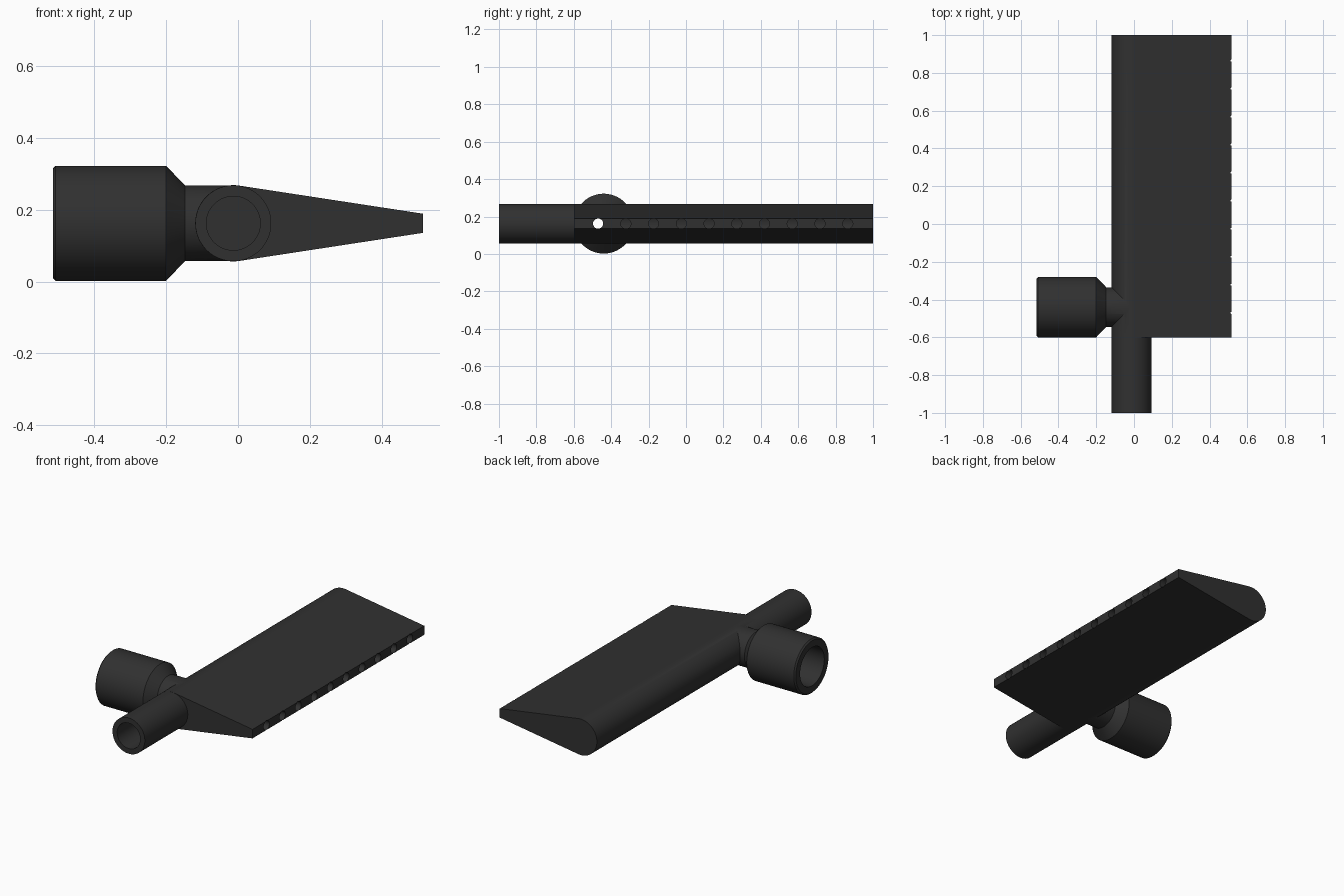
import bpy, bmesh, math

if "Cube" in bpy.data.objects:
    bpy.data.objects.remove(bpy.data.objects["Cube"])

CX, CZ = -0.013, 0.162      # main tube axis
R, BORE = 0.106, 0.075      # tube outer and inner radius
TIP_X, TIP_H = 0.515, 0.0265  # slot edge position and half height
SOCKET_Y = -0.44

dark = bpy.data.materials.new("dark_plastic")
dark.diffuse_color = (0.03, 0.03, 0.03, 1)
dark.use_nodes = True
dark.node_tree.nodes["Principled BSDF"].inputs["Base Color"].default_value = dark.diffuse_color


def finish(name, bm):
    bmesh.ops.recalc_face_normals(bm, faces=bm.faces[:])
    me = bpy.data.meshes.new(name)
    bm.to_mesh(me)
    bm.free()
    ob = bpy.data.objects.new(name, me)
    bpy.context.collection.objects.link(ob)
    me.materials.append(dark)
    return ob


def lathe(name, profile, axis, a, z=CZ, n=64):
    """Closed solid from (position, radius) pairs along x (a = y) or y (a = x)."""
    bm = bmesh.new()
    rings = []
    for t, r in profile:
        ring = []
        for i in range(n):
            ang = 2 * math.pi * (i + 0.5) / n
            u, v = r * math.cos(ang), r * math.sin(ang)
            ring.append(bm.verts.new((t, a + u, z + v) if axis == "x" else (a + u, t, z + v)))
        rings.append(ring)
    for p, q in zip(rings, rings[1:]):
        for i in range(n):
            j = (i + 1) % n
            bm.faces.new((p[i], p[j], q[j], q[i]))
    bm.faces.new(rings[0])
    bm.faces.new(rings[-1])
    return finish(name, bm)


def boolean(ob, other, op):
    m = ob.modifiers.new("bool", "BOOLEAN")
    m.operation, m.object, m.solver = op, other, "EXACT"
    bpy.context.view_layer.objects.active = ob
    bpy.ops.object.modifier_apply(modifier=m.name)
    bpy.data.objects.remove(other, do_unlink=True)


# Tapered blade: round back edge, tangent flanks, thin front edge
d = TIP_X - CX
theta = math.atan2(TIP_H, d) + math.acos(R / math.hypot(d, TIP_H))
steps = 40
pts = [(TIP_X, CZ - TIP_H), (TIP_X, CZ + TIP_H)]
for i in range(steps + 1):
    ang = theta + (2 * math.pi - 2 * theta) * i / steps
    pts.append((CX + R * math.cos(ang), CZ + R * math.sin(ang)))
bm = bmesh.new()
face = bm.faces.new([bm.verts.new((x, -0.6, z)) for x, z in pts])
ext = bmesh.ops.extrude_face_region(bm, geom=[face], use_keep_orig=True)
bmesh.ops.translate(bm, vec=(0, 1.6, 0),
                    verts=[g for g in ext["geom"] if isinstance(g, bmesh.types.BMVert)])
body = finish("nozzle_body", bm)

# Side tube and hose socket with conical shoulder
boolean(body, lathe("tube", [(-1, R - 0.0005), (-0.5, R - 0.0005)], "y", CX), "UNION")
boolean(body, lathe("socket", [(-0.515, 0.152), (-0.507, 0.16), (-0.2, 0.16), (-0.147, 0.1052),
                               (CX, 0.1052)], "x", SOCKET_Y), "UNION")

# Hollow interior: tube bore, socket bore and the row of outlet holes
boolean(body, lathe("tube_bore", [(-1.1, BORE), (0.93, BORE)], "y", CX), "DIFFERENCE")
boolean(body, lathe("socket_bore", [(-0.6, 0.113), (-0.2, 0.113), (-0.15, 0.0735),
                                    (CX, 0.0735)], "x", SOCKET_Y), "DIFFERENCE")
for k in range(10):
    y = -0.47 + k * 0.1483
    boolean(body, lathe("outlet_hole", [(CX + 0.01, 0.0272), (0.6, 0.0272)], "x", y, n=24), "DIFFERENCE")

# Smooth rounds, crisp edges
bpy.ops.object.select_all(action="DESELECT")
body.select_set(True)
bpy.context.view_layer.objects.active = body
bpy.ops.object.shade_smooth_by_angle(angle=math.radians(25))
